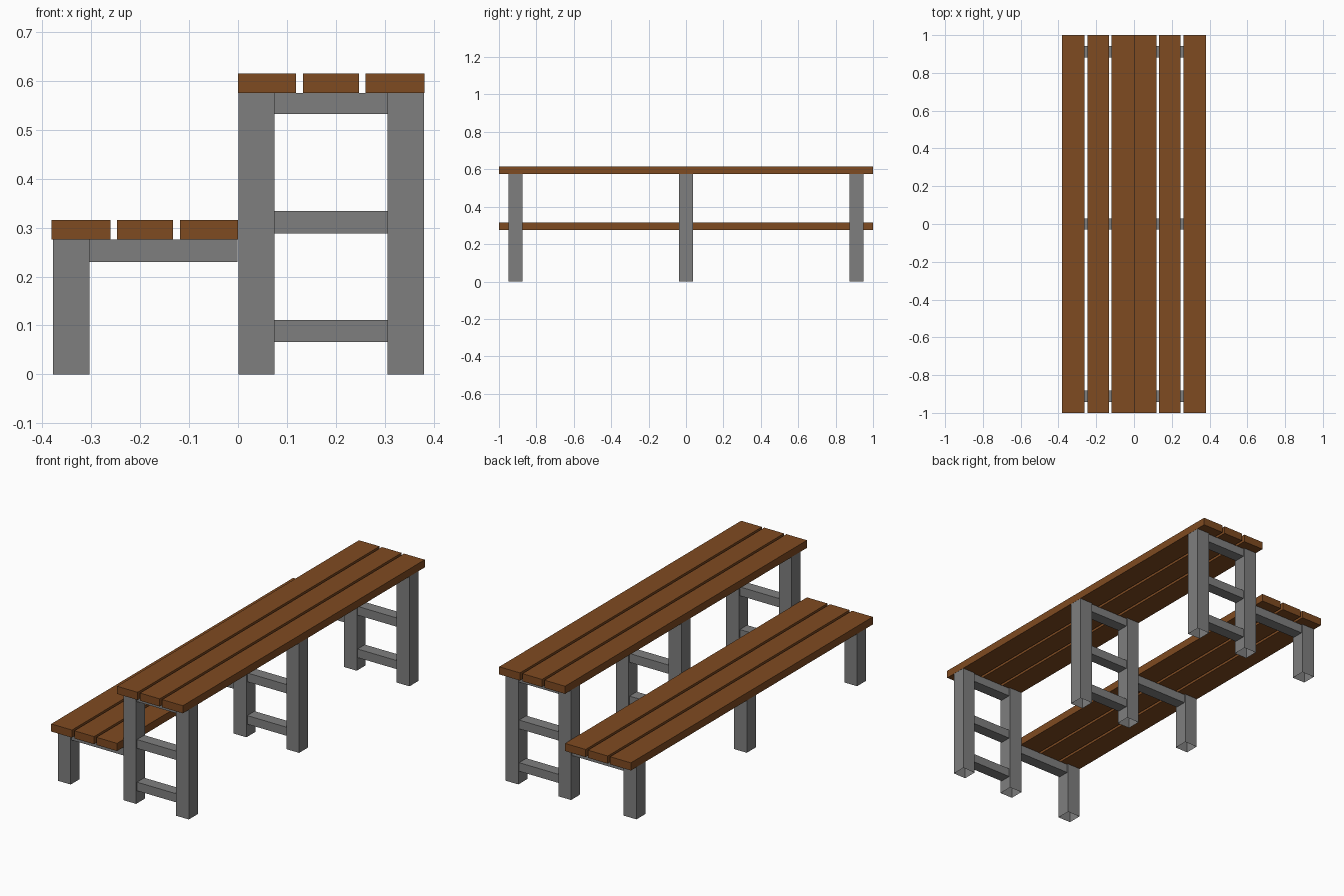
import bpy, bmesh

if "Cube" in bpy.data.objects:
    bpy.data.objects.remove(bpy.data.objects["Cube"])


def material(name, color):
    m = bpy.data.materials.new(name)
    m.diffuse_color = (*color, 1)
    m.use_nodes = True
    m.node_tree.nodes["Principled BSDF"].inputs["Base Color"].default_value = m.diffuse_color
    return m


WOOD = material("brown wood", (0.212, 0.069, 0.015))
METAL = material("grey frame", (0.212, 0.212, 0.212))


def box(name, x, y, z, mat, open_bottom=False):
    """Box from (min, max) ranges on each axis."""
    bm = bmesh.new()
    bmesh.ops.create_cube(bm, size=1)
    for v in bm.verts:
        v.co = [r[0] if c < 0 else r[1] for c, r in zip(v.co, (x, y, z))]
    if open_bottom:
        bm.normal_update()
        bmesh.ops.delete(bm, geom=[f for f in bm.faces if f.normal.z < -0.9],
                         context='FACES_ONLY')
    me = bpy.data.meshes.new(name)
    bm.to_mesh(me)
    bm.free()
    me.materials.append(mat)
    ob = bpy.data.objects.new(name, me)
    bpy.context.collection.objects.link(ob)


# Planks: three per level, running the full length
PLANKS = [(0.0, 0.119), (0.133, 0.247), (0.261, 0.381)]
for a, b in PLANKS:
    box("upper_plank", (a, b), (-1, 1), (0.575, 0.615), WOOD)
    box("lower_plank", (-b, -a), (-1, 1), (0.276, 0.316), WOOD)

# Three support frames along the length
for yc in (-0.912, 0, 0.912):
    leg_y = (yc - 0.037, yc + 0.037)
    bar_y = (yc - 0.03, yc + 0.03)
    # Legs are hollow tubes, open at the foot
    box("low_leg", (-0.378, -0.304), leg_y, (0, 0.276), METAL, True)
    box("inner_tall_leg", (0.001, 0.075), leg_y, (0, 0.575), METAL, True)
    box("outer_tall_leg", (0.306, 0.38), leg_y, (0, 0.575), METAL, True)
    # Cross bars
    box("low_cross_bar", (-0.304, -0.001), bar_y, (0.23, 0.276), METAL)
    for z in ((0.066, 0.111), (0.288, 0.334), (0.532, 0.575)):
        box("tall_cross_bar", (0.075, 0.306), bar_y, z, METAL)
